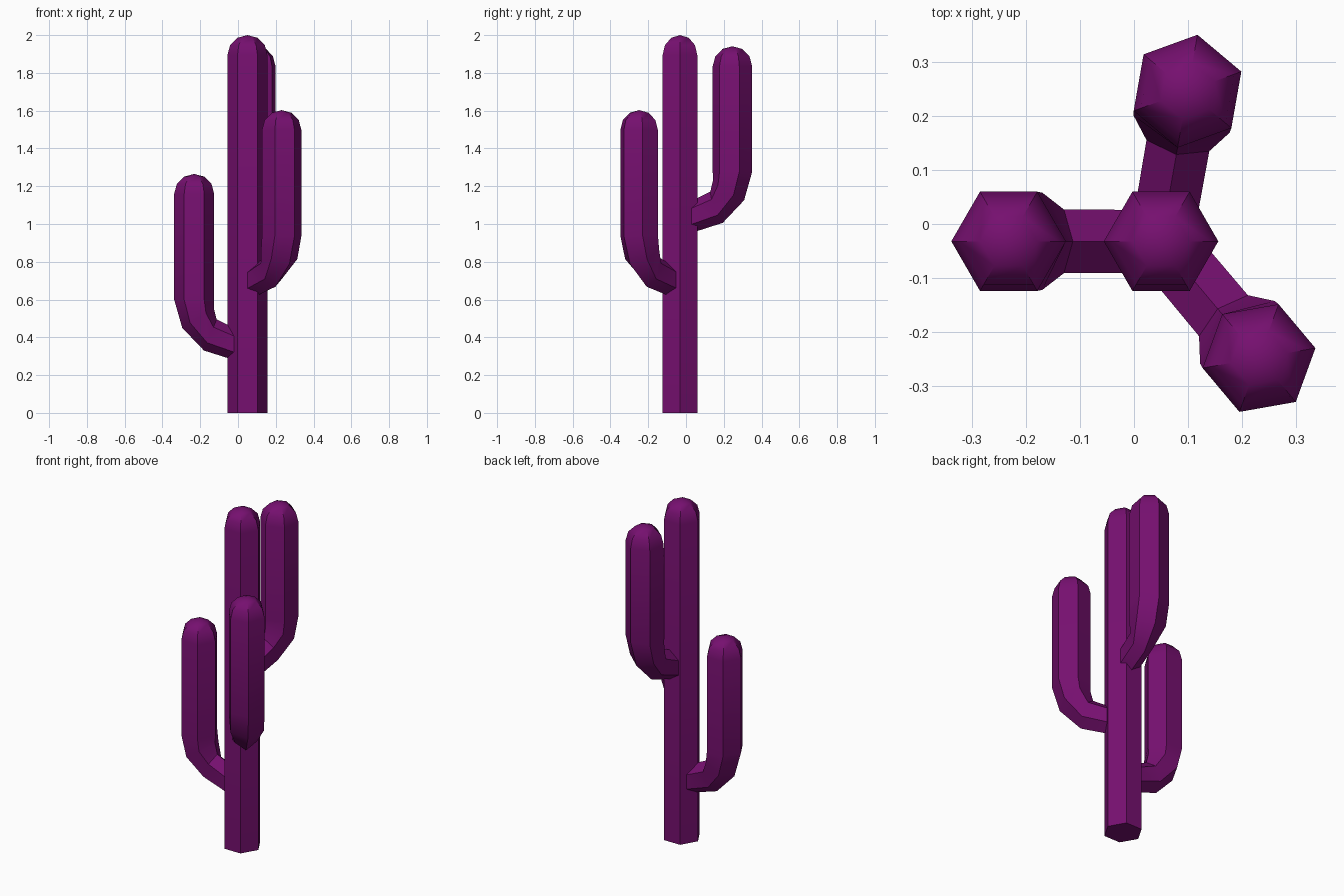
import bpy, bmesh
from math import cos, sin, radians
from mathutils import Vector

if "Cube" in bpy.data.objects:
    bpy.data.objects.remove(bpy.data.objects["Cube"])

R = 0.106
CENTRE = Vector((0.05, -0.032, 0))

mat = bpy.data.materials.new("cactus_skin")
mat.diffuse_color = (0.18, 0.005, 0.16, 1)
mat.use_nodes = True
mat.node_tree.nodes["Principled BSDF"].inputs["Base Color"].default_value = mat.diffuse_color


def ring(outer, inner, half_width):
    """Hexagon in the bend plane: outer and inner corner (d, z), plus side half width."""
    o, i = Vector((outer[0], 0, outer[1])), Vector((inner[0], 0, inner[1]))
    c, a = (o + i) / 2, (o - i) / 2
    b = Vector((0, half_width / sin(radians(60)), 0))
    return [c + a * cos(radians(60 * k)) + b * sin(radians(60 * k)) for k in range(6)]


def flat_ring(d, z, r):
    return ring((d + r, z), (d - r, z), r * sin(radians(60)))


def dome(d, top):
    """Shaft end and rounded cap, in 30 degree steps."""
    return [flat_ring(d, top - R + R * sin(radians(a)), R * cos(radians(a))) for a in (0, 30, 60)]


def stem(name, rings, tip, angle):
    bm = bmesh.new()
    loops = [[bm.verts.new(p) for p in r] for r in rings]
    for lo, hi in zip(loops, loops[1:]):
        for k in range(6):
            n = (k + 1) % 6
            bm.faces.new((lo[k], lo[n], hi[n], hi[k]))
    bm.faces.new(loops[0][::-1])
    top = bm.verts.new(tip)
    for k in range(6):
        bm.faces.new((loops[-1][k], loops[-1][(k + 1) % 6], top))
    bmesh.ops.recalc_face_normals(bm, faces=bm.faces)
    mesh = bpy.data.meshes.new(name)
    bm.to_mesh(mesh)
    bm.free()
    ob = bpy.data.objects.new(name, mesh)
    bpy.context.collection.objects.link(ob)
    ob.location = CENTRE
    ob.rotation_euler.z = radians(angle)
    mesh.materials.append(mat)
    bpy.ops.object.select_all(action='DESELECT')
    ob.select_set(True)
    bpy.context.view_layer.objects.active = ob
    bpy.ops.object.shade_smooth_by_angle(angle=radians(40))
    return ob


# Trunk
stem("trunk", [flat_ring(0, 0, R)] + dome(0, 2.0), (0, 0, 2.0), 0)

# Three identical arms, each higher up and turned around the trunk
D, TOP = 0.282, 1.265
arm = [ring((0.04, 0.27), (0.03, 0.43), 0.058),
       ring((0.23, 0.33), (0.163, 0.495), 0.059),
       ring((0.345, 0.45), (0.178, 0.555), 0.09),
       flat_ring(D, 0.60, R)] + dome(D, TOP)
for name, angle, lift in (("left_arm", 180, 0), ("front_arm", -50, 0.338), ("back_arm", 80, 0.676)):
    ob = stem(name, arm, (D, 0, TOP), angle)
    ob.location.z = lift
